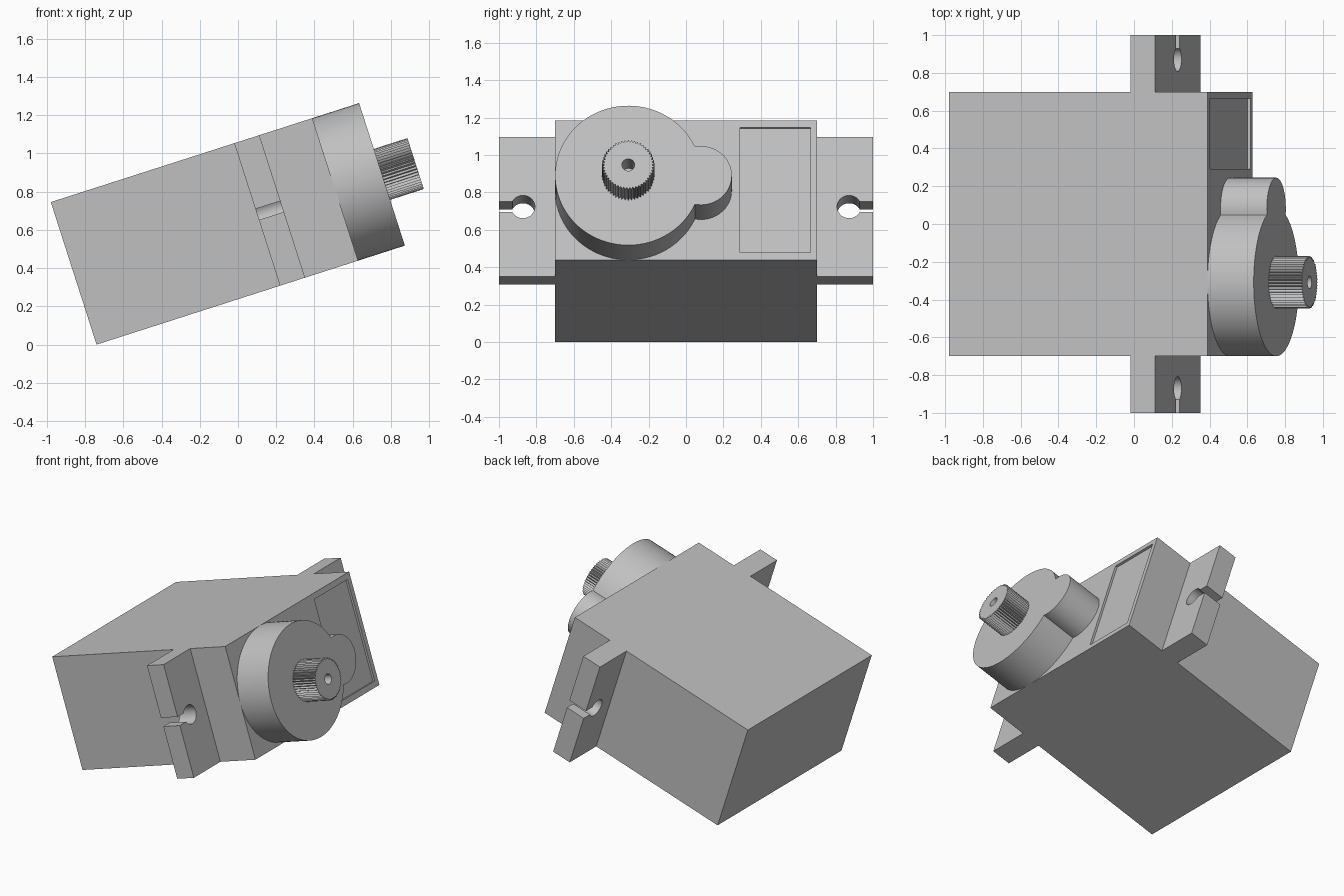
import bpy
import bmesh
from math import sin, cos, pi, radians, asin, acos
from mathutils import Matrix

cube = bpy.data.objects.get("Cube")
if cube:
    bpy.data.objects.remove(cube, do_unlink=True)

# One plain grey plastic
grey = bpy.data.materials.new("grey plastic")
grey.use_nodes = True
colour = (0.53, 0.53, 0.53, 1)
grey.diffuse_color = colour
grey.node_tree.nodes["Principled BSDF"].inputs["Base Color"].default_value = colour

# The motor lies on its long lower edge, tilted so the shaft points up
TILT = Matrix.Translation((-0.74, 0, 0)) @ Matrix.Rotation(radians(-17.8), 4, 'Y')

LENGTH, WIDTH, HALF = 1.437, 0.783, 0.70   # body: along the shaft, height, half depth
MID = WIDTH / 2
CAP = LENGTH + 0.257
GEAR_Y, SMALL_Y, SMALL_R = -HALF + MID, 0.08, 0.165


def arc(cy, cz, r, start, end, n):
    return [(cy + r * cos(start + (end - start) * i / n),
             cz + r * sin(start + (end - start) * i / n)) for i in range(n + 1)]


def circle(cy, cz, r, n=48):
    return arc(cy, cz, r, 0, 2 * pi, n)[:-1]


def rect(y0, y1, z0, z1):
    return [(y0, z0), (y1, z0), (y1, z1), (y0, z1)]


def prism(name, outline, x0, x1):
    """Extrude a cross-section along the shaft direction."""
    bm = bmesh.new()
    face = bm.faces.new([bm.verts.new((x0, y, z)) for y, z in outline])
    new = bmesh.ops.extrude_face_region(bm, geom=[face])["geom"]
    top = [v for v in new if isinstance(v, bmesh.types.BMVert)]
    bmesh.ops.translate(bm, verts=top, vec=(x1 - x0, 0, 0))
    bmesh.ops.recalc_face_normals(bm, faces=bm.faces)
    mesh = bpy.data.meshes.new(name)
    bm.to_mesh(mesh)
    bm.free()
    mesh.materials.append(grey)
    obj = bpy.data.objects.new(name, mesh)
    bpy.context.collection.objects.link(obj)
    obj.matrix_world = TILT
    return obj


def cut(obj, cutter):
    """Subtract the cutter, bake the result and drop the cutter."""
    mod = obj.modifiers.new("cut", 'BOOLEAN')
    mod.operation, mod.solver, mod.object = 'DIFFERENCE', 'EXACT', cutter
    cutter.hide_render = True
    bpy.context.view_layer.update()
    deps = bpy.context.evaluated_depsgraph_get()
    mesh = bpy.data.meshes.new_from_object(obj.evaluated_get(deps))
    obj.modifiers.clear()
    obj.data = mesh
    bpy.data.objects.remove(cutter, do_unlink=True)


# Body with a shallow label recess on the shaft end
body = prism("body", rect(-HALF, HALF, 0, WIDTH), 0, LENGTH)
cut(body, prism("recess_cutter", rect(0.29, 0.665, 0.04, 0.743), LENGTH - 0.015, LENGTH + 0.1))

# Mounting ears, each with a keyhole slot open to the outside
HOLE_Y, HOLE_R, SLOT = 0.872, 0.064, 0.03
a = asin(SLOT / HOLE_R)
keyhole = ([(HALF, 0), (1, 0), (1, MID - SLOT)]
           + arc(HOLE_Y, MID, HOLE_R, -a, -2 * pi + a, 40)
           + [(1, MID + SLOT), (1, WIDTH), (HALF, WIDTH)])
ears = [prism(name, [(side * y, z) for y, z in keyhole], 1.008, 1.146)
        for name, side in (("left_ear", 1), ("right_ear", -1))]

# Gear housing: a large round joined to a small one
d = SMALL_Y - GEAR_Y
big = acos((MID**2 + d**2 - SMALL_R**2) / (2 * MID * d))
small = pi - acos((SMALL_R**2 + d**2 - MID**2) / (2 * SMALL_R * d))
outline = (arc(GEAR_Y, MID, MID, big, 2 * pi - big, 72)
           + arc(SMALL_Y, MID, SMALL_R, -small, small, 32)[1:-1])
housing = prism("gear_housing", outline, LENGTH, CAP)

# Toothed output shaft with a screw hole
TEETH = 50
spline = []
for i in range(TEETH * 2):
    r = 0.14 if i % 2 else 0.127
    t = pi * i / TEETH
    spline.append((GEAR_Y + r * cos(t), MID + r * sin(t)))
shaft = prism("output_shaft", spline, CAP, CAP + 0.185)
cut(shaft, prism("screw_hole_cutter", circle(GEAR_Y, MID, 0.034), CAP + 0.02, CAP + 0.3))

# Smooth the round walls, keep the edges sharp
bpy.ops.object.select_all(action='DESELECT')
for obj in [body, housing, shaft] + ears:
    obj.select_set(True)
    bpy.context.view_layer.objects.active = obj
bpy.ops.object.shade_smooth_by_angle(angle=radians(30))
